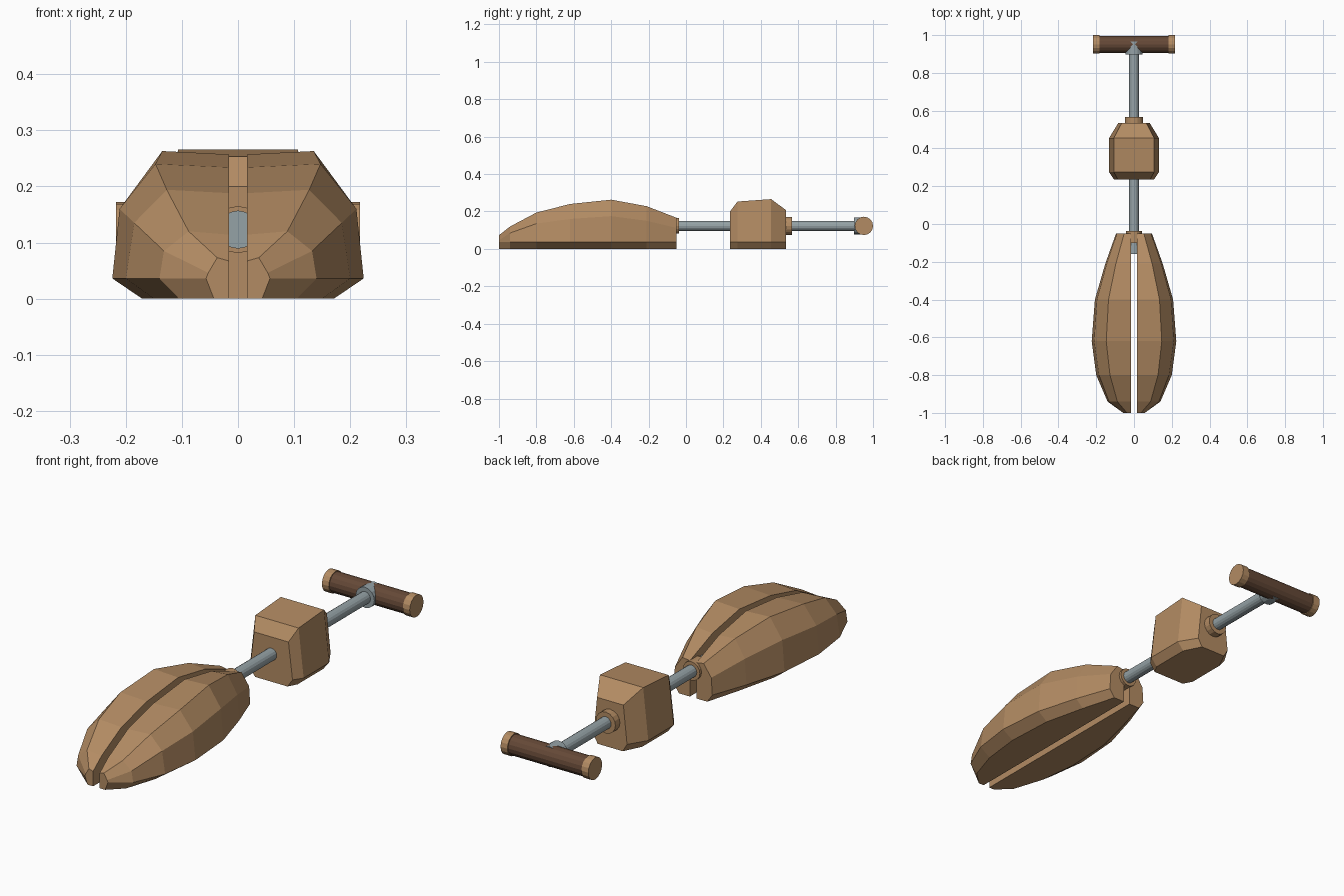
import bpy, bmesh, math
from mathutils import Matrix

if "Cube" in bpy.data.objects:
    bpy.data.objects.remove(bpy.data.objects["Cube"])

ROD_Z = 0.123


def material(name, color):
    m = bpy.data.materials.new(name)
    m.diffuse_color = (*color, 1)
    m.use_nodes = True
    m.node_tree.nodes["Principled BSDF"].inputs["Base Color"].default_value = m.diffuse_color
    return m


wood = material("light wood", (0.45, 0.26, 0.125))
dark = material("dark wood", (0.13, 0.066, 0.038))
steel = material("steel", (0.30, 0.36, 0.38))


def finish(name, bm, mat):
    bmesh.ops.recalc_face_normals(bm, faces=bm.faces)
    me = bpy.data.meshes.new(name)
    bm.to_mesh(me)
    bm.free()
    me.materials.append(mat)
    ob = bpy.data.objects.new(name, me)
    bpy.context.collection.objects.link(ob)
    return ob


def loft(name, sections, mat):
    """Skin closed sections given as (y, [(x, z), ...])."""
    bm = bmesh.new()
    rings = [[bm.verts.new((x, y, z)) for x, z in pts] for y, pts in sections]
    n = len(rings[0])
    for a, b in zip(rings, rings[1:]):
        for i in range(n):
            j = (i + 1) % n
            bm.faces.new((a[i], a[j], b[j], b[i]))
    bm.faces.new(rings[0])
    bm.faces.new(rings[-1])
    return finish(name, bm, mat)


def cylinder(name, axis, start, end, radius, mat, y=0.0, sides=16):
    """Cylinder along x or y at rod height."""
    bm = bmesh.new()
    bmesh.ops.create_cone(bm, cap_ends=True, segments=sides, radius1=radius,
                          radius2=radius, depth=end - start)
    mid = (start + end) / 2
    if axis == 'X':
        m = Matrix.Translation((mid, y, ROD_Z)) @ Matrix.Rotation(math.pi / 2, 4, 'Y')
    else:
        m = Matrix.Translation((0, mid, ROD_Z)) @ Matrix.Rotation(math.pi / 2, 4, 'X')
    bm.transform(m)
    return finish(name, bm, mat)


# Split toe form: y, base half width, widest, side x/z, shoulder x/z
GAP = 0.016
toe = [
    (-1.00, 0.043, 0.057, 0.053, 0.046, 0.037, 0.073),
    (-0.94, 0.105, 0.140, 0.132, 0.085, 0.088, 0.120),
    (-0.80, 0.150, 0.200, 0.185, 0.135, 0.127, 0.194),
    (-0.62, 0.171, 0.224, 0.211, 0.160, 0.147, 0.240),
    (-0.40, 0.160, 0.207, 0.196, 0.175, 0.135, 0.263),
    (-0.21, 0.115, 0.152, 0.144, 0.150, 0.096, 0.228),
    (-0.05, 0.070, 0.095, 0.090, 0.112, 0.052, 0.166),
]
for side, label in ((1, "right"), (-1, "left")):
    loft("toe_half_" + label, [
        (y, [(side * x, z) for x, z in (
            (GAP, 0), (b, 0), (w, 0.036), (sx, sz), (tx, tz), (GAP, tz - 0.006))])
        for y, b, w, sx, sz, tx, tz in toe], wood)

# Heel block: y, base half width, widest, top half width, top z
heel = [
    (0.235, 0.080, 0.105, 0.085, 0.200),
    (0.275, 0.102, 0.132, 0.107, 0.253),
    (0.455, 0.102, 0.132, 0.107, 0.266),
    (0.535, 0.062, 0.083, 0.065, 0.207),
]
loft("heel_block", [
    (y, [(-b, 0), (b, 0), (w, 0.036), (t, z), (-t, z), (-w, 0.036)])
    for y, b, w, t, z in heel], wood)

# Rod, its tip and collars
cylinder("rod", 'Y', -0.15, 0.95, 0.027, steel)
cylinder("rod_tip", 'Y', -0.16, -0.10, 0.034, steel)
cylinder("toe_collar", 'Y', -0.10, -0.038, 0.042, wood)
cylinder("heel_collar", 'Y', 0.52, 0.567, 0.048, wood)
cylinder("handle_socket", 'Y', 0.897, 0.965, 0.046, steel)

# Cross handle with end caps
cylinder("handle", 'X', -0.185, 0.185, 0.045, dark, y=0.951)
for s, label in ((1, "right"), (-1, "left")):
    a, b = sorted((s * 0.183, s * 0.217))
    cylinder("handle_cap_" + label, 'X', a, b, 0.049, wood, y=0.951)
